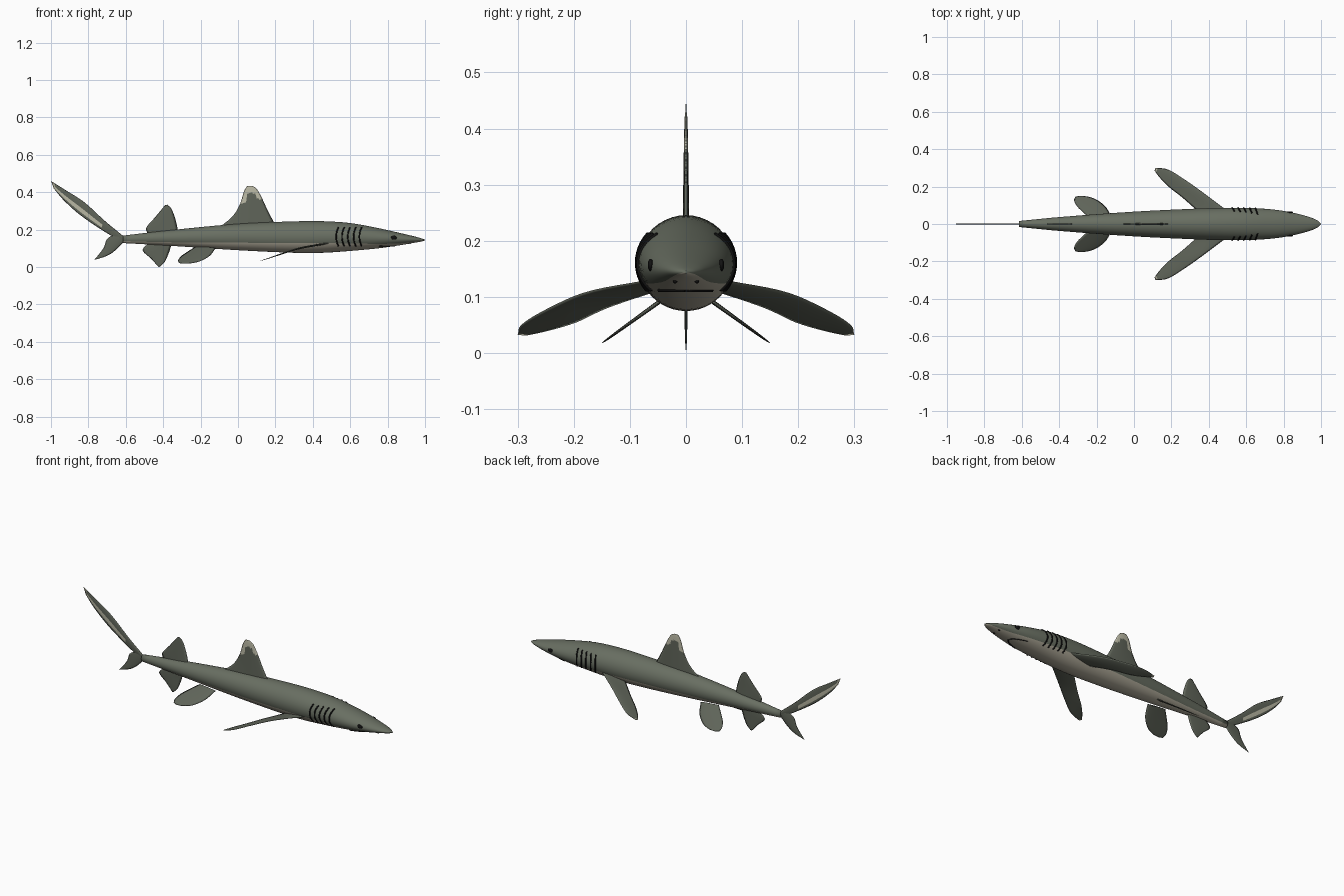
import bpy, bmesh, math
from mathutils import Vector

if "Cube" in bpy.data.objects:
    bpy.data.objects.remove(bpy.data.objects["Cube"], do_unlink=True)


def material(name, rgb):
    m = bpy.data.materials.new(name)
    m.use_nodes = True
    m.diffuse_color = (*rgb, 1)
    m.node_tree.nodes["Principled BSDF"].inputs["Base Color"].default_value = (*rgb, 1)
    return m


BACK = material("grey green back", (0.14, 0.158, 0.122))
FIN = material("dark grey fin", (0.115, 0.128, 0.1))
BELLY = material("pale belly", (0.42, 0.39, 0.31))
TIP = material("cream fin tip", (0.5, 0.49, 0.38))
BLACK = material("black", (0.006, 0.006, 0.006))


def smooth_lookup(keys, values, t):
    """Smooth curve through values (numbers or vectors) placed at keys."""
    n = len(keys)
    i = max(k for k in range(n - 1) if k == 0 or keys[k] <= t)

    def slope(k):
        a, b = max(k - 1, 0), min(k + 1, n - 1)
        return (values[b] - values[a]) / (keys[b] - keys[a])

    d = keys[i + 1] - keys[i]
    u = (t - keys[i]) / d
    return (values[i] * (2 * u**3 - 3 * u**2 + 1) + slope(i) * (d * (u**3 - 2 * u**2 + u))
            + values[i + 1] * (3 * u**2 - 2 * u**3) + slope(i + 1) * (d * (u**3 - u**2)))


def finish(name, bm, mats):
    bmesh.ops.recalc_face_normals(bm, faces=bm.faces)
    me = bpy.data.meshes.new(name)
    bm.to_mesh(me)
    bm.free()
    for m in mats:
        me.materials.append(m)
    me.shade_smooth()
    ob = bpy.data.objects.new(name, me)
    bpy.context.collection.objects.link(ob)
    return ob


# Body stations: x, top, bottom, half width, height of the colour line
STATIONS = [(-.615, .168, .128, .016, .139), (-.4, .193, .116, .037, .133),
            (0, .231, .09, .066, .13), (.3, .244, .076, .081, .129),
            (.45, .245, .076, .086, .128), (.6, .235, .086, .086, .126),
            (.75, .208, .1, .077, .124), (.87, .181, .117, .056, .127),
            (.95, .162, .131, .033, .136), (.985, .152, .137, .016, .141),
            (1.0, .146, .142, .002, .144)]
XS = [s[0] for s in STATIONS]


def section(x):
    top, low, half, line = (smooth_lookup(XS, [s[k] for s in STATIONS], x) for k in range(1, 5))
    return (top + low) / 2, (top - low) / 2, half, line


def skin(x, z, side):
    """Point on the body surface at a given height."""
    c, h, w, _ = section(x)
    f = min(1, abs(z - c) / h)
    return Vector((x, side * w * math.sqrt(1 - f * f), z))


def build_body():
    bm = bmesh.new()
    upper, lower, count = 26, 18, 56
    rings = []
    for i in range(count + 1):
        x = XS[0] + (1 - XS[0]) * math.sin(i / count * math.pi / 2)
        c, h, w, line = section(x)
        a = math.asin(max(-.95, min(.95, (line - c) / h)))
        angles = [a + (math.pi - 2 * a) * k / upper for k in range(upper)]
        angles += [math.pi - a + (math.pi + 2 * a) * k / lower for k in range(lower)]
        rings.append([bm.verts.new((x, w * math.cos(t), c + h * math.sin(t))) for t in angles])
    n = upper + lower
    for r, s in zip(rings, rings[1:]):
        for k in range(n):
            f = bm.faces.new((r[k], r[(k + 1) % n], s[(k + 1) % n], s[k]))
            f.material_index = 0 if k < upper else 1
    bm.faces.new(rings[0])
    bm.faces.new(rings[-1])
    finish("body", bm, [BACK, BELLY])


def build_fin(name, lead, trail, normal, thick, light=lambda s, v, p: False, rows=18, cols=10):
    """Lens-shaped blade between a leading and a trailing edge, root to tip."""
    bm = bmesh.new()
    lead, trail = [Vector(p) for p in lead], [Vector(p) for p in trail]
    keys = [k / (len(lead) - 1) for k in range(len(lead))]
    normal = Vector(normal).normalized()
    for side in (1, -1):
        grid = []
        for i in range(rows + 1):
            s = i / rows
            a, b = smooth_lookup(keys, lead, s), smooth_lookup(keys, trail, s)
            row = []
            for j in range(cols + 1):
                v = j / cols
                bulge = thick * math.sin(math.pi * v**.7) * (1 - s)**.6
                row.append(bm.verts.new(a.lerp(b, v) + normal * (side * bulge)))
            grid.append(row)
        for i in range(rows):
            for j in range(cols):
                f = bm.faces.new((grid[i][j], grid[i][j + 1], grid[i + 1][j + 1], grid[i + 1][j]))
                p = f.calc_center_median()
                f.material_index = int(light((i + .5) / rows, (j + .5) / cols, p))
    bmesh.ops.remove_doubles(bm, verts=bm.verts, dist=.0002)
    finish(name, bm, [FIN, TIP])


def upright(points):
    return [(x, 0, z) for x, z in points]


def build_line(name, points, radius):
    """Thin dark line lying on the skin."""
    cu = bpy.data.curves.new(name, "CURVE")
    cu.dimensions = "3D"
    cu.bevel_depth = radius
    cu.bevel_resolution = 1
    cu.use_fill_caps = True
    sp = cu.splines.new("POLY")
    sp.points.add(len(points) - 1)
    for q, p in zip(sp.points, points):
        q.co = (*p, 1)
    cu.materials.append(BLACK)
    bpy.context.collection.objects.link(bpy.data.objects.new(name, cu))


def build_spot(name, centre, size):
    bm = bmesh.new()
    bmesh.ops.create_uvsphere(bm, u_segments=16, v_segments=10, radius=1)
    bmesh.ops.scale(bm, vec=size, verts=bm.verts)
    finish(name, bm, [BLACK]).location = centre


build_body()

# Upright fins
build_fin("first_dorsal_fin",
          upright([(.2, .225), (.16, .3), (.125, .375), (.098, .42), (.075, .434)]),
          upright([(-.1, .212), (-.03, .27), (.01, .335), (.032, .405), (.05, .434)]),
          (0, 1, 0), .006,
          lambda s, v, p: p.z > .395 or (p.z > .34 and v > .72) or (p.z > .365 and v < .25),
          rows=24, cols=14)
build_fin("second_dorsal_fin",
          upright([(-.32, .19), (-.333, .25), (-.355, .31), (-.378, .333)]),
          upright([(-.48, .175), (-.49, .21), (-.44, .27), (-.39, .331)]),
          (0, 1, 0), .004)
build_fin("anal_fin",
          upright([(-.355, .125), (-.368, .08), (-.39, .03), (-.415, .003)]),
          upright([(-.475, .13), (-.51, .09), (-.465, .045), (-.425, 0)]),
          (0, 1, 0), .004)

# Tail lobes
build_fin("upper_tail_lobe",
          upright([(-.6, .155), (-.71, .245), (-.82, .345), (-.92, .41), (-1, .46)]),
          upright([(-.61, .13), (-.715, .19), (-.84, .275), (-.93, .355), (-.985, .42)]),
          (0, 1, 0), .004,
          lambda s, v, p: (s > .25 and .5 < v < .8) or s > .92)
build_fin("lower_tail_lobe",
          upright([(-.605, .14), (-.655, .09), (-.7, .06), (-.77, .037)]),
          upright([(-.66, .175), (-.7, .15), (-.72, .1), (-.765, .042)]),
          (0, 1, 0), .004)

# Paired fins and head details
PECTORAL_LEAD = [(.5, .07), (.36, .175), (.26, .245), (.18, .292), (.115, .3)]
PECTORAL_TRAIL = [(.35, .06), (.26, .14), (.19, .195), (.14, .245), (.11, .285)]
PELVIC_LEAD = [(-.12, .035), (-.15, .09), (-.2, .13), (-.25, .147), (-.295, .15)]
PELVIC_TRAIL = [(-.23, .025), (-.275, .065), (-.305, .095), (-.32, .125), (-.315, .145)]
DROOP = ((.1, .2, .3, .4, .5), (.028, .058, .094, .118, .13))


def pectoral(side, pts):
    return [(x, side * y, smooth_lookup(*DROOP, x)) for x, y in pts]


def pelvic(side, pts):
    return [(x, side * y, .104 - .72 * (y - .03)) for x, y in pts]


for label, side in (("front", -1), ("rear", 1)):
    build_fin("pectoral_fin_" + label, pectoral(side, PECTORAL_LEAD),
              pectoral(side, PECTORAL_TRAIL), (-.3, 0, 1), .005,
              lambda s, v, p: s > .95)
    build_fin("pelvic_fin_" + label, pelvic(side, PELVIC_LEAD),
              pelvic(side, PELVIC_TRAIL), (0, side * .7, 1), .004)
    for g in range(5):
        path = []
        for k in range(13):
            t = k / 12
            path.append(skin(.525 + .031 * g + .012 * (2 * t - 1)**2, .112 + .1 * t, side))
        build_line(f"gill_slit_{label}_{g + 1}", path, .0042)
    build_spot("eye_" + label, skin(.832, .157, side), (.017, .005, .011))
    build_spot("nostril_" + label, skin(.92, .128, side), (.007, .004, .004))

# Mouth follows the skin at one height, round under the snout
MOUTH_Z = .112
end = .76
while section(end)[0] - section(end)[1] < MOUTH_Z:
    end += .001
half_mouth = [(end - (end - .755) * (k / 14)**2) for k in range(15)]
mouth = [skin(x, MOUTH_Z, -1) for x in reversed(half_mouth)]
mouth += [skin(x, MOUTH_Z, 1) for x in half_mouth[1:]]
build_line("mouth", mouth, .004)
